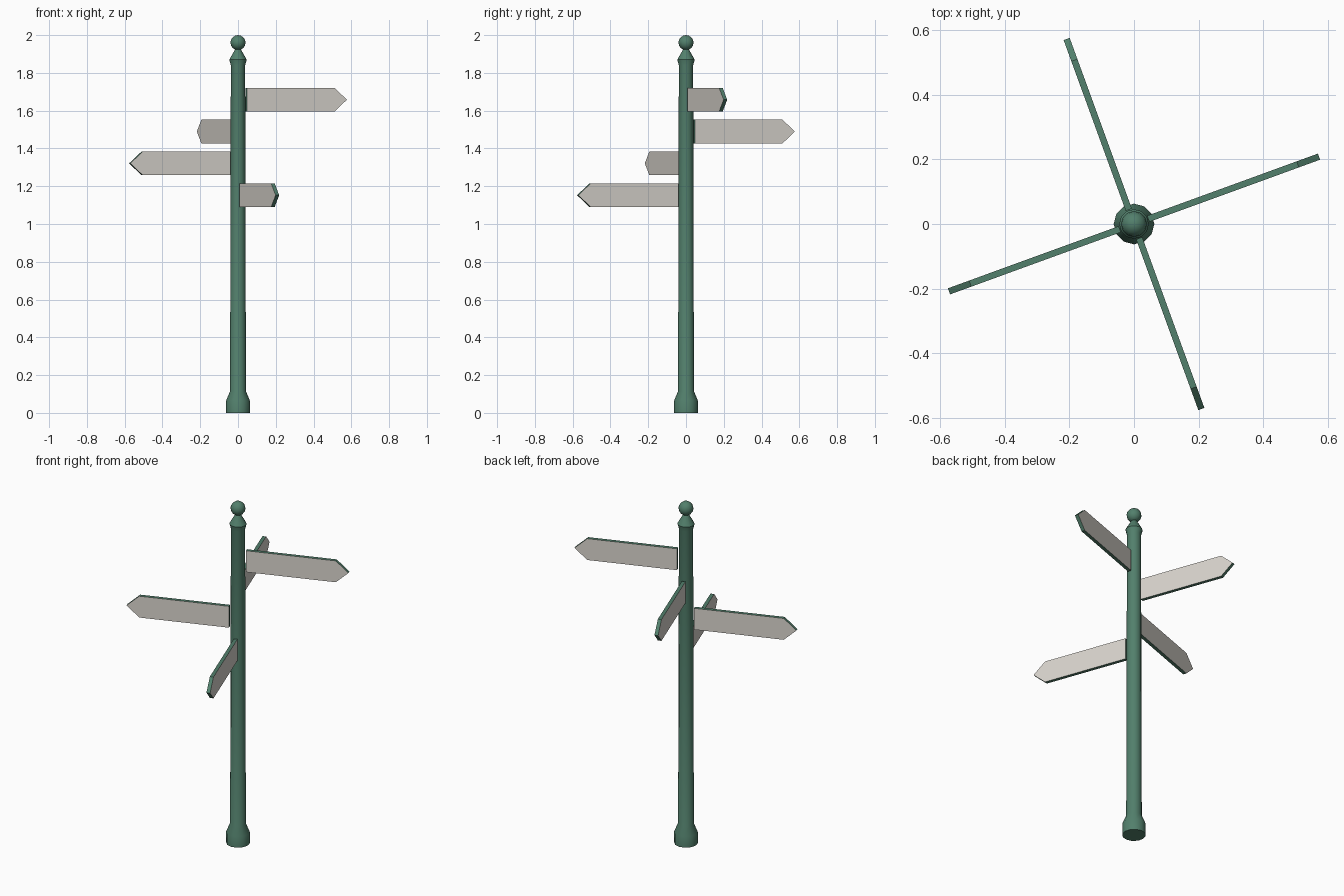
import bpy, bmesh
from math import radians, cos, sin, pi
from mathutils import Matrix

cube = bpy.data.objects.get("Cube")
if cube:
    bpy.data.objects.remove(cube, do_unlink=True)


def material(name, rgb):
    m = bpy.data.materials.new(name)
    m.use_nodes = True
    m.diffuse_color = (*rgb, 1)
    m.node_tree.nodes["Principled BSDF"].inputs["Base Color"].default_value = (*rgb, 1)
    return m


GREEN = material("painted green", (0.085, 0.215, 0.15))
WHITE = material("sign off white", (0.70, 0.67, 0.62))
SIDES = 12


def finish(name, bm, mats, smooth=False):
    bmesh.ops.recalc_face_normals(bm, faces=bm.faces[:])
    mesh = bpy.data.meshes.new(name)
    bm.to_mesh(mesh)
    bm.free()
    for m in mats:
        mesh.materials.append(m)
    obj = bpy.data.objects.new(name, mesh)
    bpy.context.collection.objects.link(obj)
    if smooth:
        bpy.ops.object.select_all(action='DESELECT')
        obj.select_set(True)
        bpy.context.view_layer.objects.active = obj
        bpy.ops.object.shade_smooth_by_angle(angle=radians(40))
    return obj


def turned(name, profile):
    """Lathe a (radius, height) profile, closed with flat ends."""
    bm = bmesh.new()
    rings = [[bm.verts.new((r * cos(2 * pi * i / SIDES), r * sin(2 * pi * i / SIDES), z))
              for i in range(SIDES)] for r, z in profile]
    for low, high in zip(rings, rings[1:]):
        for i in range(SIDES):
            j = (i + 1) % SIDES
            bm.faces.new((low[i], low[j], high[j], high[i]))
    bm.faces.new(rings[0])
    bm.faces.new(rings[-1])
    return finish(name, bm, [GREEN], smooth=True)


# Post: flared foot, slightly tapered shaft, pointed collar
turned("post", [(0.063, 0), (0.063, 0.065), (0.042, 0.115), (0.038, 1.84),
                (0.046, 1.87), (0.012, 1.93)])

# Ball finial
bm = bmesh.new()
bmesh.ops.create_uvsphere(bm, u_segments=SIDES, v_segments=8, radius=0.04,
                          matrix=Matrix.Translation((0, 0, 1.96)))
finish("ball_finial", bm, [GREEN], smooth=True)


# Pointed sign arms: off-white on both broad faces, green on the edges
def sign_arm(name, angle, height):
    inner, shoulder, tip, half, thick = 0.047, 0.54, 0.61, 0.0625, 0.02
    outline = [(inner, -half), (shoulder, -half), (tip, 0), (shoulder, half), (inner, half)]
    bm = bmesh.new()
    face = bm.faces.new([bm.verts.new((x, -thick / 2, z)) for x, z in outline])
    new = bmesh.ops.extrude_face_region(bm, geom=[face], use_keep_orig=True)["geom"]
    bmesh.ops.translate(bm, vec=(0, thick, 0),
                        verts=[v for v in new if isinstance(v, bmesh.types.BMVert)])
    bm.normal_update()
    for f in bm.faces:
        f.material_index = 1 if abs(f.normal.y) > 0.9 else 0
    bm.transform(Matrix.Translation((0, 0, height)) @ Matrix.Rotation(angle, 4, 'Z'))
    finish(name, bm, [GREEN, WHITE])


for i, level in enumerate(("top", "upper", "lower", "bottom")):
    sign_arm(level + "_sign_arm", radians(20 + 90 * i), 1.658 - 0.1685 * i)
